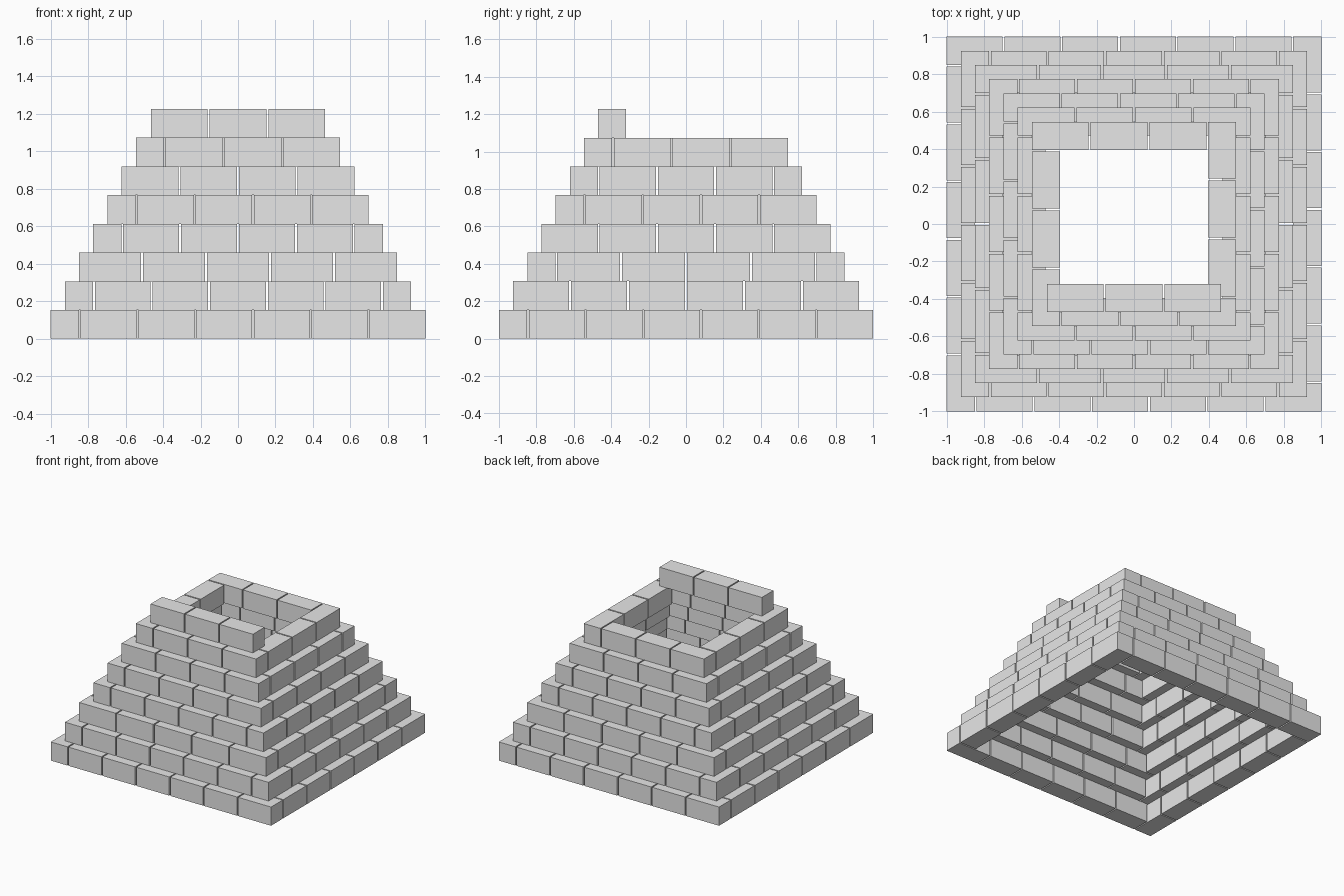
import bpy
import bmesh
from mathutils import Matrix, Vector

cube = bpy.data.objects.get("Cube")
if cube:
    bpy.data.objects.remove(cube, do_unlink=True)

HEIGHT = 0.1533   # brick height
DEPTH = 0.15      # brick depth
GAP = 0.01        # open joint between bricks
STEP = 0.0757     # inset of each course

stone = bpy.data.materials.new("grey_stone")
stone.use_nodes = True
stone.diffuse_color = (0.8, 0.8, 0.8, 1)
stone.node_tree.nodes["Principled BSDF"].inputs["Base Color"].default_value = (0.8, 0.8, 0.8, 1)


def add_row(bm, half, start, end, count, z, side):
    """Row of bricks on one side; side counts quarter turns from the front."""
    turn = Matrix.Rotation(side * 1.5707963, 4, 'Z')
    length = (end - start - (count - 1) * GAP) / count
    for i in range(count):
        x = start + length / 2 + i * (length + GAP)
        centre = Vector((x, -half + DEPTH / 2, z + HEIGHT / 2))
        size = Matrix.Diagonal((length, DEPTH, HEIGHT, 1))
        bmesh.ops.create_cube(bm, size=1, matrix=turn @ Matrix.Translation(centre) @ size)


def finish(bm, name):
    mesh = bpy.data.meshes.new(name)
    bm.to_mesh(mesh)
    bm.free()
    mesh.materials.append(stone)
    bpy.context.collection.objects.link(bpy.data.objects.new(name, mesh))


# Corner bond and brick count of the long rows, from the ground up
courses = [("pinwheel", 6), ("sides", 6), ("front", 5), ("sides", 5),
           ("pinwheel", 4), ("front", 4), ("pinwheel", 3)]

for level, (bond, count) in enumerate(courses):
    half = 1 - level * STEP
    inner = half - DEPTH - GAP
    bm = bmesh.new()
    for side in range(4):
        z = level * HEIGHT
        if bond == "pinwheel":
            # each row butts against its neighbour at one end
            add_row(bm, half, -inner, half, count, z, side)
        elif (side % 2 == 0) == (bond == "front"):
            add_row(bm, half, -half, half, count, z, side)
        else:
            add_row(bm, half, -inner, inner, count - 1, z, side)
    finish(bm, f"brick_course_{level + 1}")

# Unfinished top course: only the front row is laid
bm = bmesh.new()
top = len(courses)
add_row(bm, 1 - top * STEP, -0.465, 0.465, 3, top * HEIGHT, 0)
finish(bm, "top_front_bricks")
